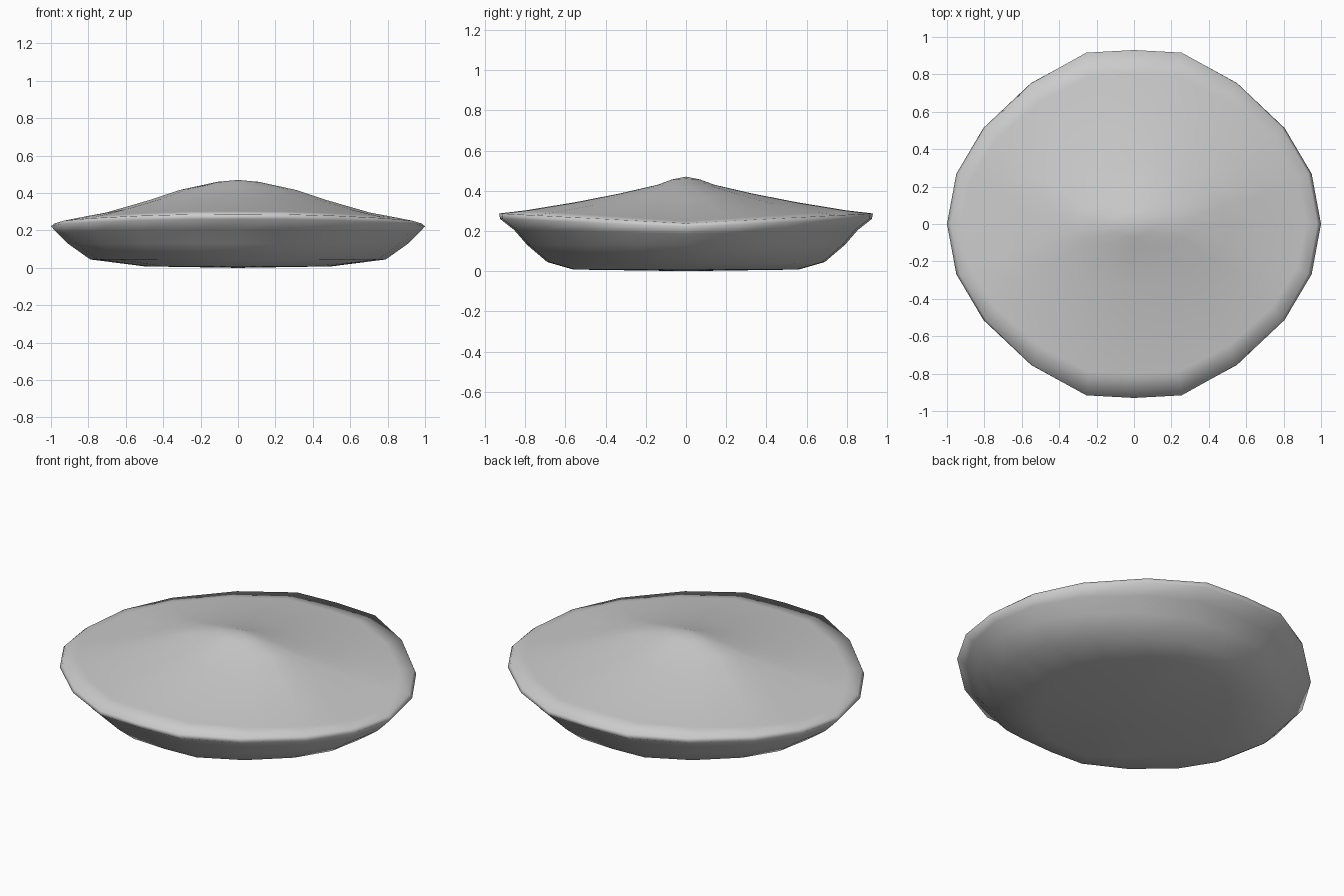
import bpy, bmesh

if "Cube" in bpy.data.objects:
    bpy.data.objects.remove(bpy.data.objects["Cube"])

# One quarter of the unit rim outline; mirrored into a 20-sided loop
quarter = [(1, 0), (.95, .29), (.805, .555), (.55, .815), (.26, .985), (0, 1)]
half = quarter + [(-x, y) for x, y in quarter[-2::-1]]
outline = half + [(x, -y) for x, y in half[-2:0:-1]]

# Stacked loops from base to peak: half width x, height at sides, half depth y, height at front/back
loops = [
    (.50, .008, .56, .008),
    (.79, .045, .69, .045),
    (.91, .13, .79, .13),
    (.965, .185, .855, .205),
    (1.0, .222, .925, .260),
    (.98, .238, .93, .287),
    (.92, .248, .80, .302),
    (.74, .277, .55, .343),
    (.50, .352, .33, .386),
    (.33, .410, .14, .430),
    (.11, .460, .07, .456),
]

bm = bmesh.new()
rings = []
for rx, zx, ry, zy in loops:
    # The rim dips at the sides and rises toward front and back
    rings.append([bm.verts.new((rx * u, ry * v, zx + (zy - zx) * abs(v)))
                  for u, v in outline])

n = len(outline)
for a, b in zip(rings, rings[1:]):
    for i in range(n):
        j = (i + 1) % n
        bm.faces.new((a[i], a[j], b[j], b[i]))

# Close the base and the peak
base = bm.verts.new((0, 0, 0))
peak = bm.verts.new((0, 0, .47))
for i in range(n):
    j = (i + 1) % n
    bm.faces.new((base, rings[0][j], rings[0][i]))
    bm.faces.new((peak, rings[-1][i], rings[-1][j]))

bmesh.ops.recalc_face_normals(bm, faces=bm.faces)
for f in bm.faces:
    f.smooth = True
mesh = bpy.data.meshes.new("domed_dish")
bm.to_mesh(mesh)
bm.free()
bpy.context.collection.objects.link(bpy.data.objects.new("domed_dish", mesh))
